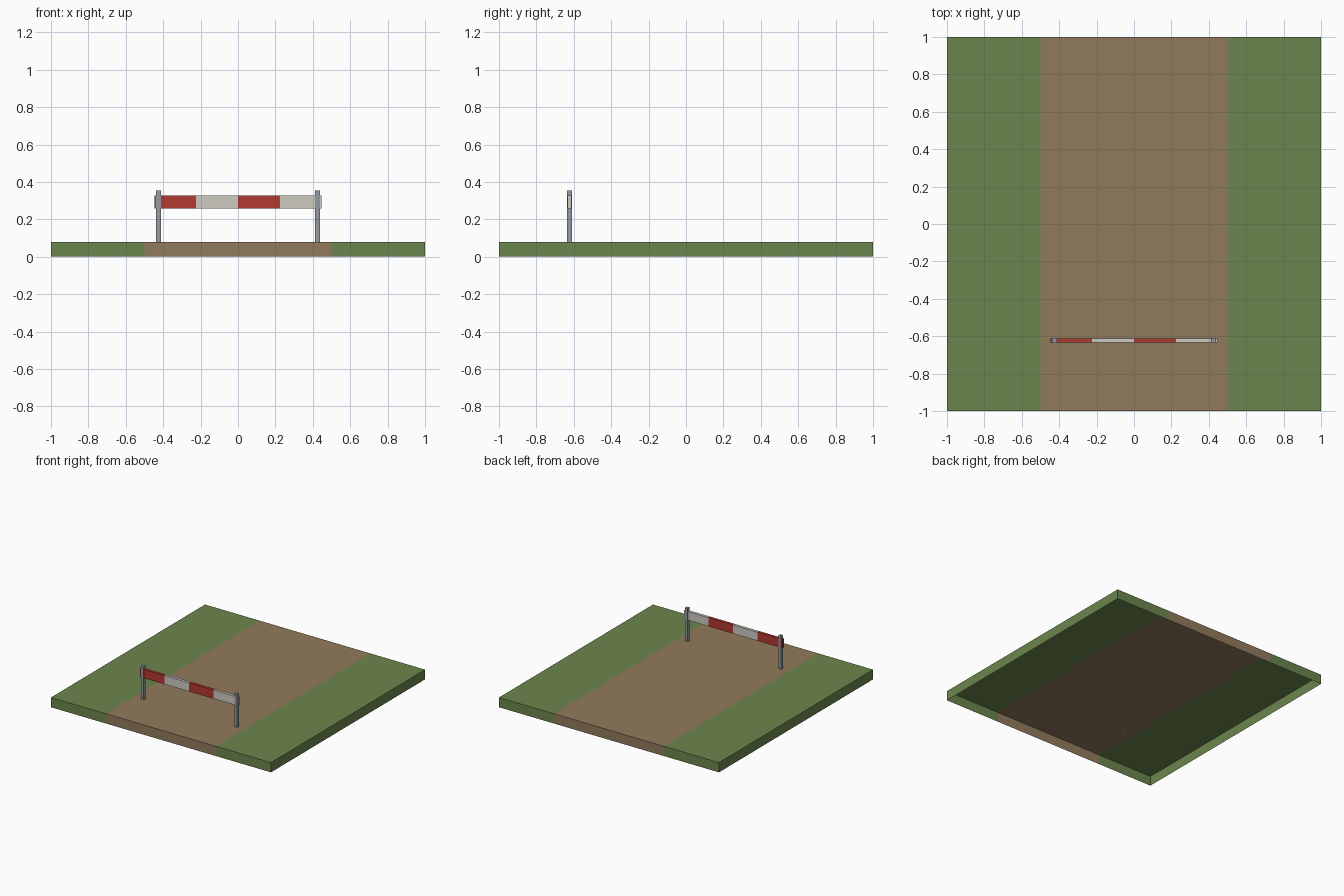
import bpy
import bmesh

cube = bpy.data.objects.get("Cube")
if cube:
    bpy.data.objects.remove(cube, do_unlink=True)


def make_material(name, rgb):
    mat = bpy.data.materials.new(name)
    mat.use_nodes = True
    color = (*rgb, 1.0)
    mat.diffuse_color = color
    mat.node_tree.nodes["Principled BSDF"].inputs["Base Color"].default_value = color
    return mat


grass = make_material("grass green", (0.15, 0.24, 0.075))
dirt = make_material("dirt brown", (0.285, 0.195, 0.108))
red = make_material("barrier red", (0.45, 0.042, 0.032))
white = make_material("barrier white", (0.62, 0.60, 0.55))
steel = make_material("post grey", (0.30, 0.32, 0.36))


def finish(name, bm, materials):
    bmesh.ops.recalc_face_normals(bm, faces=bm.faces)
    mesh = bpy.data.meshes.new(name)
    bm.to_mesh(mesh)
    bm.free()
    for mat in materials:
        mesh.materials.append(mat)
    obj = bpy.data.objects.new(name, mesh)
    bpy.context.collection.objects.link(obj)
    return obj


def make_box_mesh(low, high):
    bm = bmesh.new()
    bmesh.ops.create_cube(bm, size=1)
    for v in bm.verts:
        v.co = [h if c > 0 else l for c, l, h in zip(v.co, low, high)]
    return bm


def slice_x(bm, positions):
    for x in positions:
        bmesh.ops.bisect_plane(bm, geom=bm.verts[:] + bm.edges[:] + bm.faces[:],
                               plane_co=(x, 0, 0), plane_no=(1, 0, 0))


GROUND_TOP = 0.08
PATH_HALF = 0.5

# Ground tile: hollow shell, open underneath, with a dirt path between grass
bm = make_box_mesh((-1, -1, 0), (1, 1, GROUND_TOP))
bm.normal_update()
bottom = [f for f in bm.faces if f.normal.z < -0.5]
bmesh.ops.delete(bm, geom=bottom, context='FACES_ONLY')
slice_x(bm, (-PATH_HALF, PATH_HALF))
for f in bm.faces:
    f.material_index = int(abs(f.calc_center_median().x) < PATH_HALF)
finish("ground_tile", bm, [grass, dirt])

# Barrier board: four alternating bands
BARRIER_Y = -0.623
BOARD_HALF = 0.447
bm = make_box_mesh((-BOARD_HALF, BARRIER_Y - 0.0115, 0.257),
                   (BOARD_HALF, BARRIER_Y + 0.0115, 0.328))
slice_x(bm, (-BOARD_HALF / 2, 0, BOARD_HALF / 2))
for f in bm.faces:
    band = int((f.calc_center_median().x + BOARD_HALF) / (BOARD_HALF / 2))
    f.material_index = min(band, 3) % 2
finish("barrier_board", bm, [red, white])

# Posts at both ends of the board
for name, x in (("right_post", -0.425), ("left_post", 0.425)):
    bm = make_box_mesh((x - 0.013, BARRIER_Y - 0.013, GROUND_TOP),
                       (x + 0.013, BARRIER_Y + 0.013, 0.353))
    finish(name, bm, [steel])
